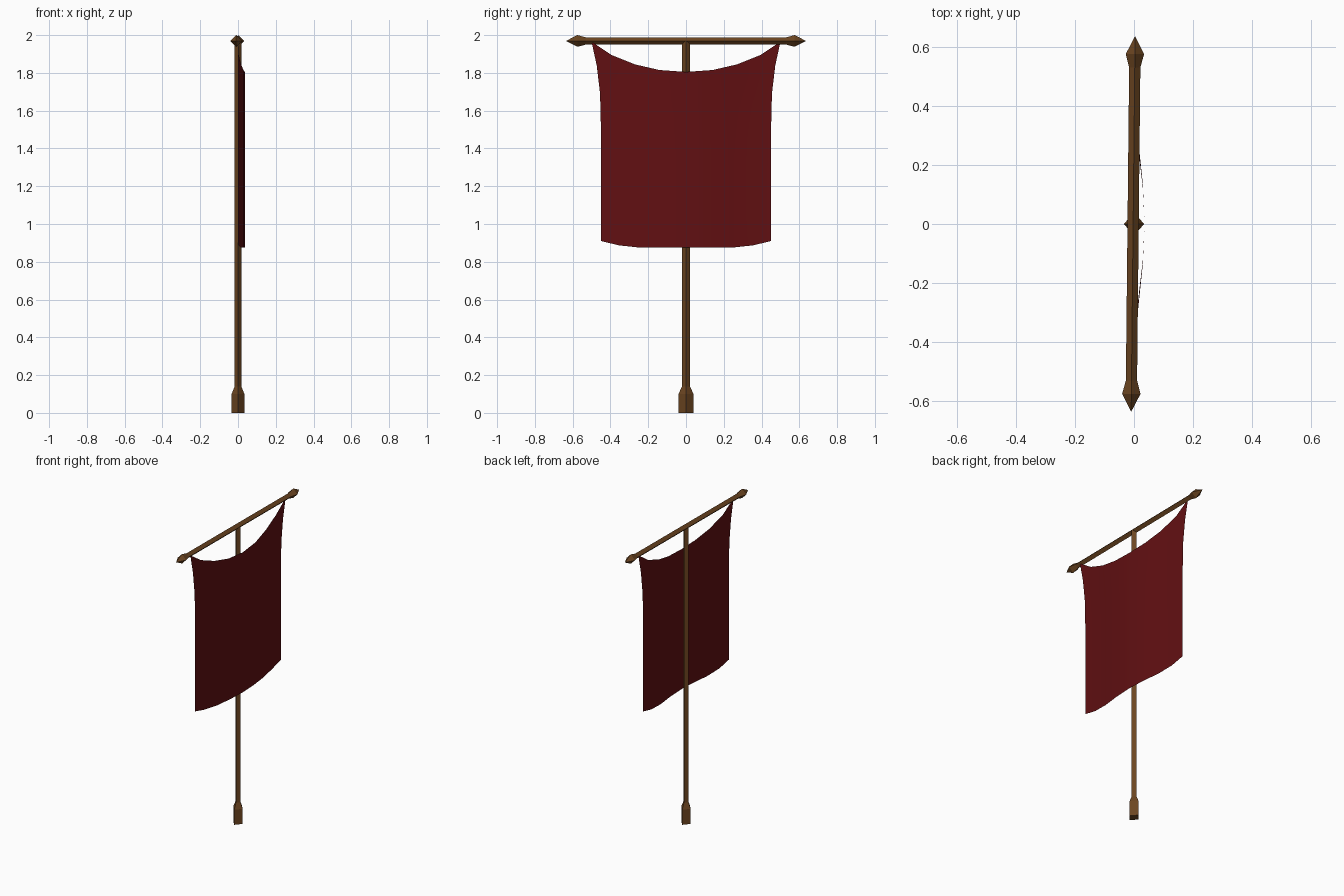
import bpy, bmesh, math
from mathutils import Matrix

if "Cube" in bpy.data.objects:
    bpy.data.objects.remove(bpy.data.objects["Cube"])


def material(name, rgb):
    m = bpy.data.materials.new(name)
    m.diffuse_color = (*rgb, 1)
    m.use_nodes = True
    m.node_tree.nodes["Principled BSDF"].inputs["Base Color"].default_value = m.diffuse_color
    return m


wood = material("dark_wood", (0.15, 0.06, 0.015))
red = material("red_cloth", (0.12, 0.005, 0.006))


def finish(name, bm, mat):
    me = bpy.data.meshes.new(name)
    bm.to_mesh(me)
    bm.free()
    me.materials.append(mat)
    ob = bpy.data.objects.new(name, me)
    bpy.context.collection.objects.link(ob)
    return ob


def diamond_rod(name, profile, squash, matrix=Matrix()):
    """Four-sided rod along z from (z, radius) pairs, closed at both ends."""
    bm = bmesh.new()
    rings = []
    for z, r in profile:
        rings.append([bm.verts.new((r * squash * math.cos(k * math.pi / 2),
                                    r * math.sin(k * math.pi / 2), z))
                      for k in range(4)])
    for a, b in zip(rings, rings[1:]):
        for k in range(4):
            j = (k + 1) % 4
            bm.faces.new((a[k], a[j], b[j], b[k]))
    bm.faces.new(rings[0][::-1])
    bm.faces.new(rings[-1])
    bmesh.ops.remove_doubles(bm, verts=bm.verts[:], dist=1e-5)
    bmesh.ops.recalc_face_normals(bm, faces=bm.faces[:])
    bm.transform(matrix)
    return finish(name, bm, wood)


# upright pole with thicker foot
diamond_rod("pole", [(0, 0.04), (0.10, 0.04), (0.14, 0.021), (1.97, 0.021)], 0.85)

# crossbar with pointed finials, turned very slightly about the pole
half = [(0.53, 0.019), (0.575, 0.031), (0.636, 0.0)]
profile = [(-z, r) for z, r in reversed(half)] + half
turn = (Matrix.Translation((-0.003, 0, 1.969)) @ Matrix.Rotation(math.radians(-0.6), 4, 'Z')
        @ Matrix.Rotation(math.radians(-90), 4, 'X'))
diamond_rod("crossbar", profile, 1.0, turn)

# hanging cloth: sagging top edge, sides drawn in, gentle forward billow
top = [1.805, 1.815, 1.845, 1.895, 1.965]
bottom = [0.875, 0.875, 0.875, 0.887, 0.91]
column_y = [0, 0.14, 0.27, 0.395, 0.50]
row_t = [0, 0.12, 0.26, 0.45, 0.63, 0.82, 1]
row_width = [1, 0.945, 0.91, 0.90, 0.90, 0.90, 0.90]
bm = bmesh.new()
grid = []
for t, w in zip(row_t, row_width):
    row = []
    for i in range(-4, 5):
        k = abs(i)
        y = math.copysign(column_y[k], i) * w
        x = 0.036 * math.cos(math.pi * column_y[k]) ** 2
        row.append(bm.verts.new((x, y, top[k] + (bottom[k] - top[k]) * t)))
    grid.append(row)
for a, b in zip(grid, grid[1:]):
    for k in range(8):
        bm.faces.new((a[k], b[k], b[k + 1], a[k + 1]))
cloth = finish("banner_cloth", bm, red)
for p in cloth.data.polygons:
    p.use_smooth = True
